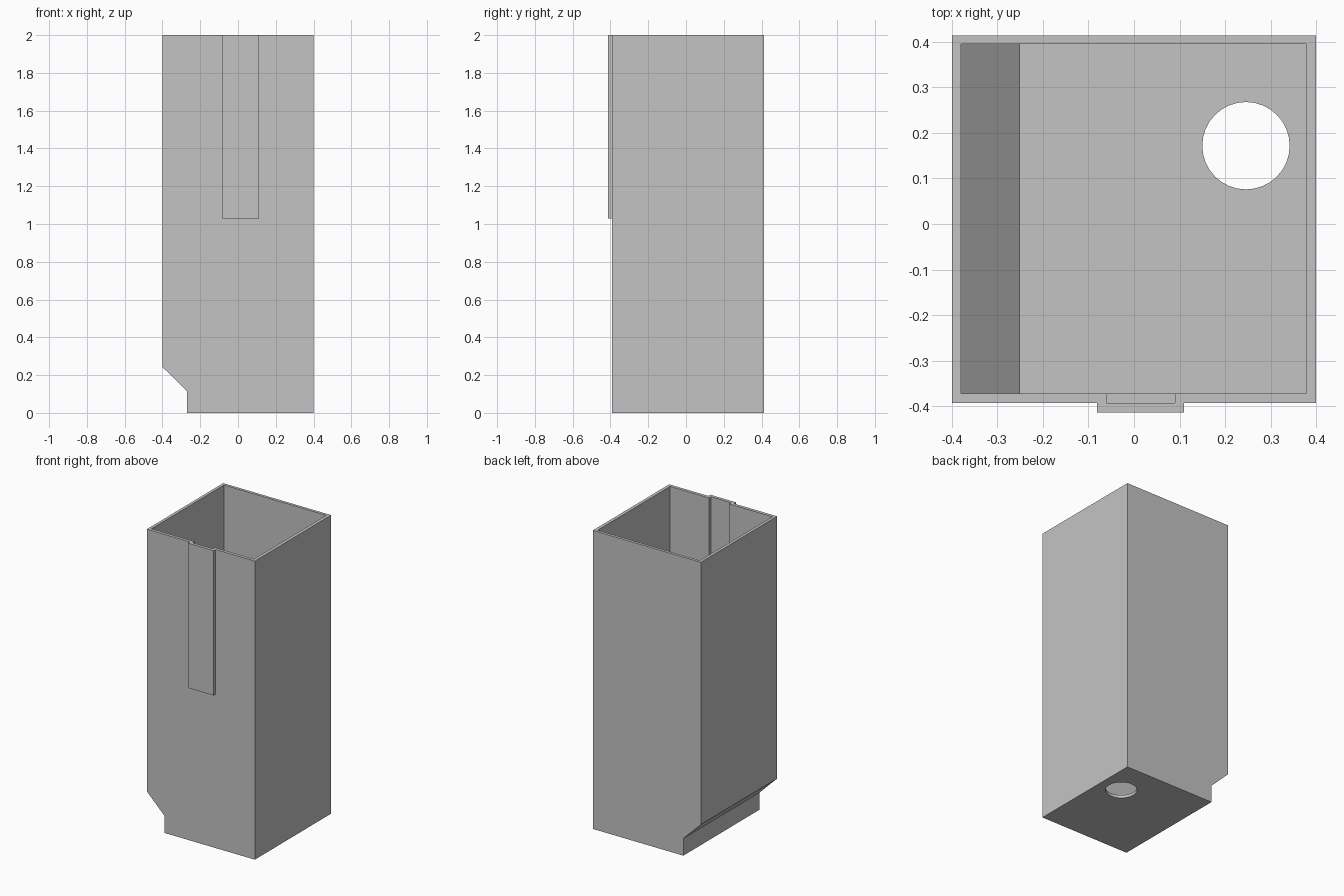
import bpy
import bmesh
from mathutils import Vector, Matrix

cube = bpy.data.objects.get("Cube")
if cube:
    bpy.data.objects.remove(cube, do_unlink=True)

grey = bpy.data.materials.new("plain grey")
grey.use_nodes = True
colour = (0.55, 0.55, 0.55, 1)
grey.diffuse_color = colour
grey.node_tree.nodes["Principled BSDF"].inputs["Base Color"].default_value = colour


def add_object(name, bm):
    bmesh.ops.recalc_face_normals(bm, faces=bm.faces)
    mesh = bpy.data.meshes.new(name)
    bm.to_mesh(mesh)
    bm.free()
    mesh.materials.append(grey)
    obj = bpy.data.objects.new(name, mesh)
    bpy.context.collection.objects.link(obj)
    return obj


def prism(name, profile, y0, y1):
    """Extrude an x-z outline from y0 to y1."""
    bm = bmesh.new()
    face = bm.faces.new([bm.verts.new((x, y0, z)) for x, z in profile])
    side = bmesh.ops.extrude_face_region(bm, geom=[face])["geom"]
    verts = [v for v in side if isinstance(v, bmesh.types.BMVert)]
    bmesh.ops.translate(bm, verts=verts, vec=(0, y1 - y0, 0))
    return add_object(name, bm)


def box(name, x0, x1, y0, y1, z0, z1):
    return prism(name, [(x0, z0), (x1, z0), (x1, z1), (x0, z1)], y0, y1)


def combine(target, tool, operation):
    """Apply a boolean and discard the tool."""
    mod = target.modifiers.new(operation, "BOOLEAN")
    mod.operation = operation
    mod.solver = "EXACT"
    mod.object = tool
    bpy.context.view_layer.objects.active = target
    bpy.ops.object.modifier_apply(modifier=mod.name)
    bpy.data.objects.remove(tool, do_unlink=True)


# Outer shell with the stepped, sloping lower edge
body = prism("container_body",
             [(-0.27, 0), (0.4, 0), (0.4, 2), (-0.4, 2), (-0.4, 0.243), (-0.27, 0.115)],
             -0.393, 0.414)

# Raised strip on the front
combine(body, box("strip", -0.081, 0.11, -0.414, -0.38, 1.03, 2), "UNION")

# Hollow interior following the outer outline
combine(body, prism("cavity",
                    [(-0.25, 0.02), (0.378, 0.02), (0.378, 2.1), (-0.38, 2.1),
                     (-0.38, 0.252), (-0.25, 0.124)],
                    -0.372, 0.395), "DIFFERENCE")

# Channel inside the strip
combine(body, box("channel", -0.06, 0.09, -0.393, -0.3, 1.05, 2.1), "DIFFERENCE")

# Round hole through the floor
bm = bmesh.new()
bmesh.ops.create_cone(bm, cap_ends=True, segments=32, radius1=0.096, radius2=0.096,
                      depth=0.1, matrix=Matrix.Translation(Vector((0.246, 0.172, 0.01))))
combine(body, add_object("drain_hole", bm), "DIFFERENCE")

# Smooth only the hole rim
body.select_set(True)
bpy.context.view_layer.objects.active = body
bpy.ops.object.shade_smooth_by_angle()
